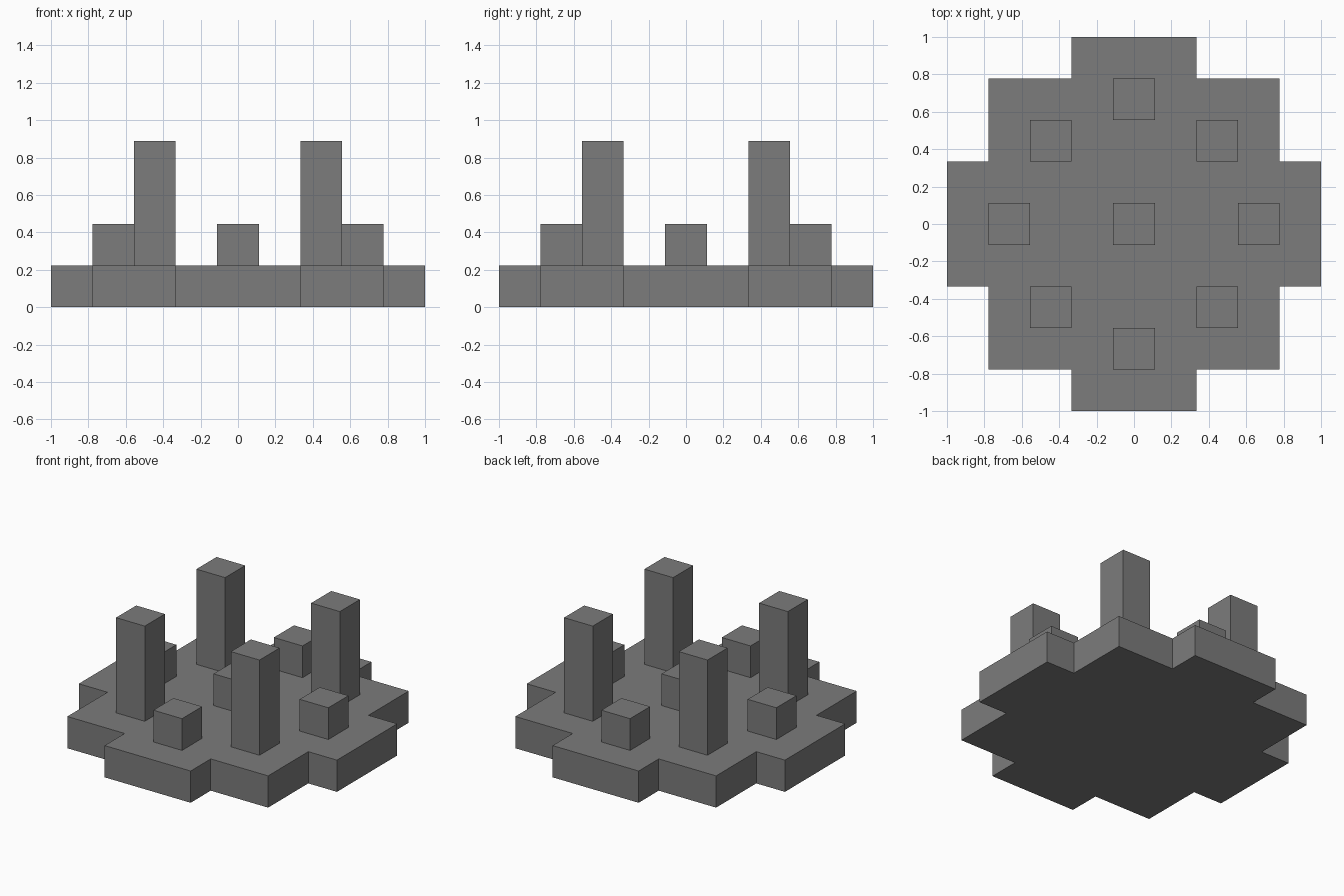
import bpy
import bmesh

cube = bpy.data.objects.get("Cube")
if cube:
    bpy.data.objects.remove(cube, do_unlink=True)

U = 2 / 9  # grid unit: the base is nine units wide

grey = bpy.data.materials.new("stone_grey")
grey.use_nodes = True
colour = (0.2, 0.2, 0.2, 1)
grey.diffuse_color = colour
grey.node_tree.nodes["Principled BSDF"].inputs["Base Color"].default_value = colour


def prism(name, outline, bottom, height):
    """Extrude a counter-clockwise outline, all in grid units."""
    bm = bmesh.new()
    face = bm.faces.new([bm.verts.new((x * U, y * U, 0)) for x, y in outline])
    top = bmesh.ops.extrude_face_region(bm, geom=[face], use_keep_orig=True)["geom"]
    verts = [v for v in top if isinstance(v, bmesh.types.BMVert)]
    bmesh.ops.translate(bm, verts=verts, vec=(0, 0, height * U))
    bmesh.ops.recalc_face_normals(bm, faces=bm.faces)
    mesh = bpy.data.meshes.new(name)
    bm.to_mesh(mesh)
    bm.free()
    mesh.materials.append(grey)
    obj = bpy.data.objects.new(name, mesh)
    obj.location.z = bottom * U
    bpy.context.collection.objects.link(obj)


def block(name, x, y, height):
    corners = ((-0.5, -0.5), (0.5, -0.5), (0.5, 0.5), (-0.5, 0.5))
    prism(name, [(x + a, y + b) for a, b in corners], 1, height)


def quarter_turns(points):
    """Repeat the points around the centre in four quarter turns."""
    result = []
    for _ in range(4):
        result += points
        points = [(-y, x) for x, y in points]
    return result


# Stepped round base
prism("base", quarter_turns([(4.5, -1.5), (4.5, 1.5), (3.5, 1.5), (3.5, 3.5), (1.5, 3.5)]), 0, 1)

# Tall pillars on the diagonals
for i, (x, y) in enumerate(quarter_turns([(2, 2)])):
    block(f"pillar_{i + 1}", x, y, 3)

# Low blocks on the axes and one in the middle
for i, (x, y) in enumerate(quarter_turns([(3, 0)])):
    block(f"low_block_{i + 1}", x, y, 1)
block("centre_block", 0, 0, 1)
